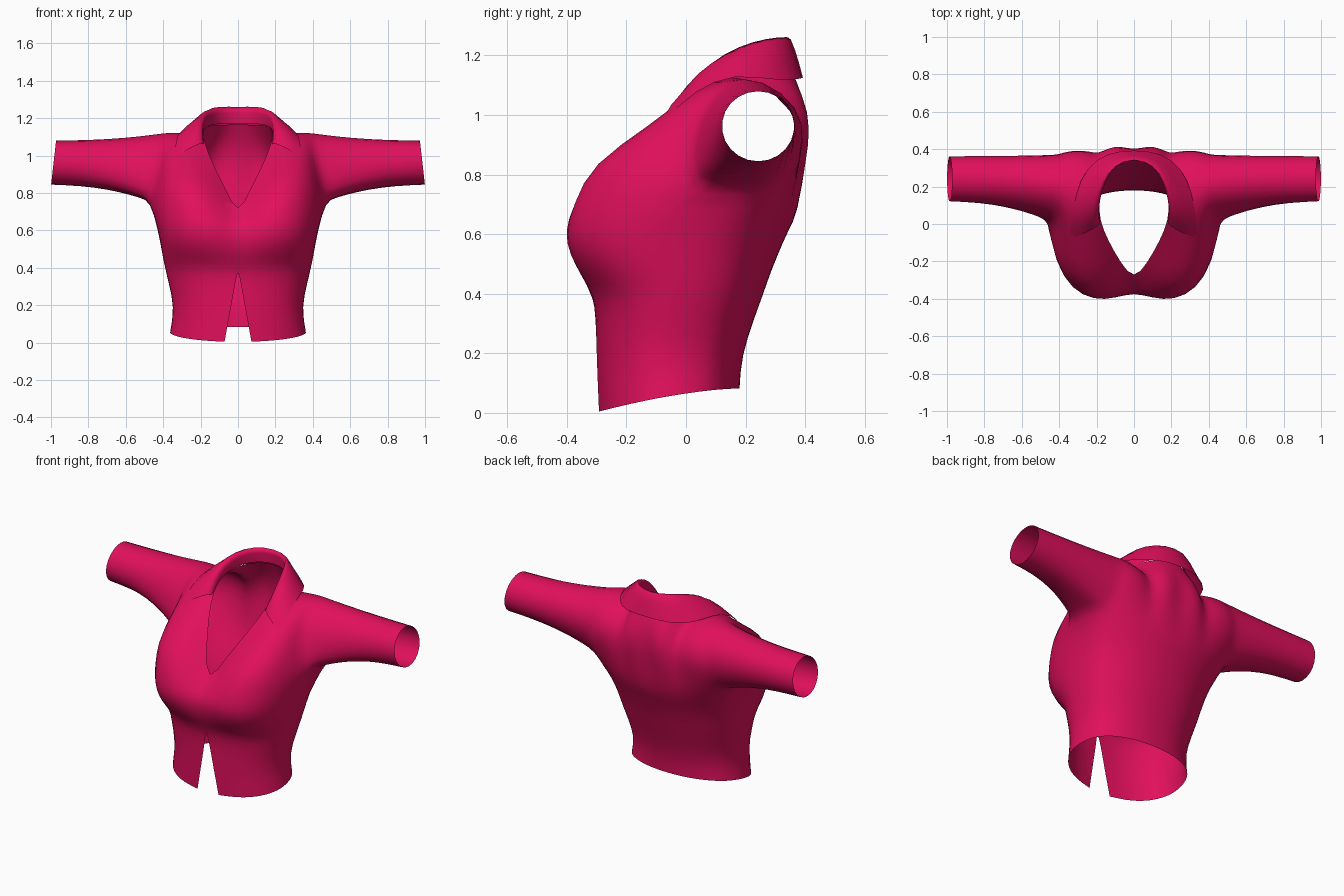
import bpy, bmesh, math
from mathutils import Vector as V

cube = bpy.data.objects.get("Cube")
if cube:
    bpy.data.objects.remove(cube)

fabric = bpy.data.materials.new("raspberry_fabric")
fabric.use_nodes = True
fabric.diffuse_color = (0.75, 0.005, 0.105, 1)
fabric.node_tree.nodes["Principled BSDF"].inputs["Base Color"].default_value = fabric.diffuse_color


def finish(bm, name):
    """Turn a left-half bmesh into a mirrored, smoothed object."""
    bmesh.ops.remove_doubles(bm, verts=bm.verts, dist=0.0005)
    bmesh.ops.recalc_face_normals(bm, faces=bm.faces)
    front = min(bm.faces, key=lambda f: f.calc_center_median().y)
    if front.normal.y > 0:
        bmesh.ops.reverse_faces(bm, faces=bm.faces)
    mesh = bpy.data.meshes.new(name)
    bm.to_mesh(mesh)
    bm.free()
    mesh.materials.append(fabric)
    mesh.shade_smooth()
    ob = bpy.data.objects.new(name, mesh)
    bpy.context.collection.objects.link(ob)
    ob.modifiers.new("mirror", 'MIRROR').merge_threshold = 0.002
    sub = ob.modifiers.new("smooth", 'SUBSURF')
    sub.levels = sub.render_levels = 1
    sub.boundary_smooth = 'PRESERVE_CORNERS'


def skin(bm, rows, closed=False):
    """Join rows of points with quads."""
    rows = [[bm.verts.new(p) for p in r] for r in rows]
    for a, b in zip(rows, rows[1:]):
        n = len(a)
        for i in range(n if closed else n - 1):
            j = (i + 1) % n
            bm.faces.new((a[i], a[j], b[j], b[i]))


def coons(bottom, top, left, right, bumps):
    """Patch between four edges; bumps push the middle of each row forward."""
    m, n = len(bottom) - 1, len(left) - 1
    grid = []
    for k in range(n + 1):
        t = k / n
        row = []
        for j in range(m + 1):
            u = j / m
            p = bottom[j].lerp(top[j], t) + left[k].lerp(right[k], u)
            p -= bottom[0].lerp(bottom[m], u).lerp(top[0].lerp(top[m], u), t)
            p.y -= bumps[k] * math.sin(math.pi * u)
            row.append(p)
        grid.append(row)
    return grid


def pts(*coords):
    return [V(c) for c in coords]


# Torso rings: height, half width, front y, back y, widest y, squareness, cleavage dip
HEM, CHEST, SLIT_TOP = 0.0, 0.67, 0.40
RINGS = [
    (HEM, 0.366, -0.292, 0.18, -0.05, 2.3, 0),
    (0.19, 0.342, -0.300, 0.186, -0.05, 2.3, 0),
    (0.32, 0.374, -0.302, 0.23, -0.03, 2.4, 0),
    (SLIT_TOP, 0.392, -0.314, 0.26, -0.01, 2.5, 0),
    (0.46, 0.404, -0.362, 0.28, 0.0, 2.8, 0.01),
    (0.53, 0.416, -0.408, 0.308, 0.02, 3.2, 0.04),
    (0.61, 0.432, -0.430, 0.342, 0.06, 3.4, 0.065),
    (CHEST, 0.470, -0.412, 0.378, 0.2, 3.1, 0.115),
]
ANGLES = [0, 13, 27, 42, 58, 73, 84, 102] + [118 + 7.75 * i for i in range(9)]


def ring(z, w, front, back, mid, n, dip):
    out = []
    for deg in ANGLES:
        s, c = math.sin(math.radians(deg)), math.cos(math.radians(deg))
        e = n if c > 0 else 2.2
        r = (abs(s) ** e + abs(c) ** e) ** (-1 / e)
        x = w * r * s if deg < 180 else 0
        y = mid - r * c * ((mid - front) if c > 0 else (back - mid))
        y += dip * math.exp(-(x / 0.1) ** 2) if c > 0 else 0
        h = z
        if z == HEM:                     # hem rises toward the back
            h = 0.082 - 0.077 * (max(0, 0.18 - y) / 0.47) ** 1.6
        elif z == CHEST:                 # underarm sits above the neckline point
            h = z + 0.085 * min(1, x / w) ** 1.3
        out.append(V((x, y, h)))
    out[0].x = max(0, 0.072 * (1 - z / SLIT_TOP))   # front slit
    return out


body = bmesh.new()
rings = [ring(*r) for r in RINGS]
skin(body, rings)
chest = rings[-1]

# Upper front and back panels around the armhole
neckline = [chest[0]] + pts((0.067, -0.215, 0.825), (0.138, -0.09, 0.96),
                            (0.185, 0.02, 1.08), (0.19, 0.14, 1.15))
shoulder_tip = V((0.40, 0.20, 1.137))
arm_front = [chest[5]] + pts((0.437, 0.005, 0.85), (0.412, 0.03, 0.97),
                             (0.40, 0.10, 1.08)) + [shoulder_tip]
arm_back = [chest[8]] + pts((0.425, 0.365, 0.86), (0.40, 0.38, 0.98),
                            (0.395, 0.32, 1.085)) + [shoulder_tip]
shoulder = [neckline[-1].lerp(shoulder_tip, i / 5) for i in range(6)]
nape = pts((0.15, 0.27, 1.16), (0.08, 0.335, 1.165), (0, 0.355, 1.165))
spine = [chest[16]] + pts((0, 0.393, 0.85), (0, 0.398, 0.95), (0, 0.388, 1.06)) + [nape[-1]]
skin(body, coons(chest[:6], shoulder, neckline, arm_front, (0, 0.045, -0.025, -0.02, 0)))
skin(body, coons(chest[8:], shoulder[::-1] + nape, arm_back, spine,
                 (0, -0.02, -0.055, -0.06, 0)))

# Sleeve lofted from the armhole to the cuff
armhole = arm_front + arm_back[-2::-1] + [chest[7], chest[6]]
count = len(armhole)
cuff = []
for i in range(count):
    a = math.pi / 2 + (4 - i) * math.tau / count
    cuff.append(V((0.986 - 0.014 * math.sin(a), 0.242 + 0.128 * math.cos(a),
                   0.962 + 0.124 * math.sin(a))))
sleeve = []
for s in (0, 0.1, 0.25, 0.45, 0.7, 1):
    ease = 1 - (1 - s) ** 2.2
    loop = []
    for a, b in zip(armhole, cuff):
        p = a.lerp(b, ease)
        p.x = a.x + (b.x - a.x) * s
        loop.append(p)
    sleeve.append(loop)
skin(body, sleeve, closed=True)
finish(body, "shirt_body")

# Folded collar: stand, fold line, flap with pointed tips
stand = pts((0.183, 0.01, 1.06), (0.187, 0.05, 1.10), (0.187, 0.14, 1.145),
            (0.15, 0.26, 1.165), (0.085, 0.33, 1.17), (0, 0.352, 1.17))
fold = pts((0.188, -0.01, 1.07), (0.19, 0.045, 1.155), (0.178, 0.12, 1.225),
           (0.155, 0.205, 1.278), (0.115, 0.30, 1.296), (0, 0.352, 1.292))
edge = pts((0.342, -0.075, 0.98), (0.332, 0.03, 1.085), (0.312, 0.16, 1.14),
           (0.26, 0.30, 1.115), (0.14, 0.385, 1.12), (0, 0.396, 1.128))
flap = [f.lerp(e, 0.5) + V((0.004, -0.012 if i < 2 else 0.004, 0.012))
        for i, (f, e) in enumerate(zip(fold, edge))]
flap[-1].x = 0
collar = bmesh.new()
skin(collar, [stand, fold, flap, edge])
finish(collar, "collar")
